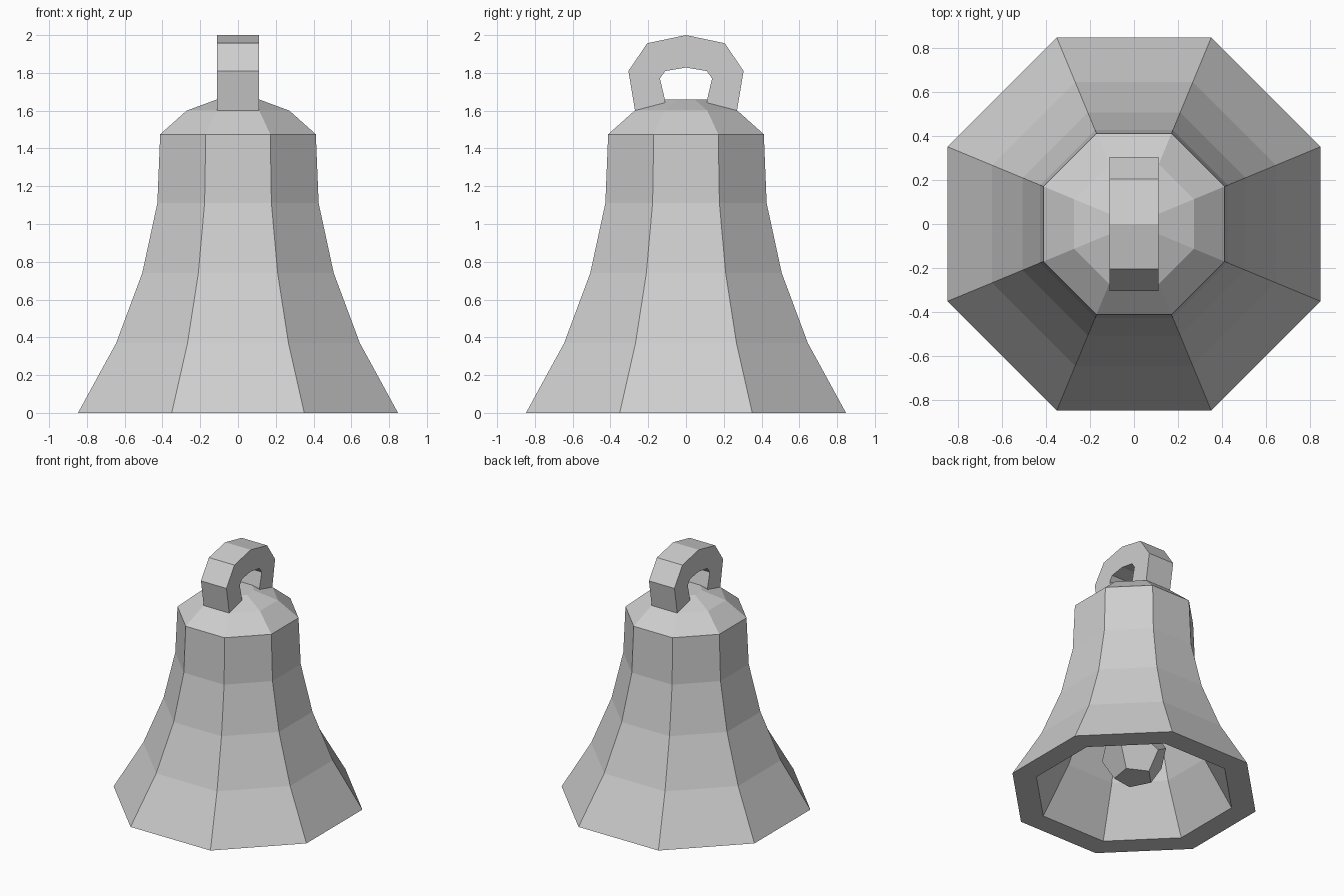
import bpy
import bmesh
import math
from mathutils import Matrix, Vector

if "Cube" in bpy.data.objects:
    bpy.data.objects.remove(bpy.data.objects["Cube"], do_unlink=True)

GREY = (0.62, 0.62, 0.62, 1.0)
metal = bpy.data.materials.new("grey metal")
metal.use_nodes = True
metal.diffuse_color = GREY
metal.node_tree.nodes["Principled BSDF"].inputs["Base Color"].default_value = GREY


def finish(name, bm):
    """Turn a bmesh into a flat shaded object."""
    bmesh.ops.recalc_face_normals(bm, faces=bm.faces)
    mesh = bpy.data.meshes.new(name)
    bm.to_mesh(mesh)
    bm.free()
    mesh.materials.append(metal)
    obj = bpy.data.objects.new(name, mesh)
    bpy.context.collection.objects.link(obj)
    return obj


def lathe(name, profile, sides=8):
    """Rings of flat-to-flat radius and height, capped at both ends."""
    bm = bmesh.new()
    rings = []
    for apothem, z in profile:
        r = apothem / math.cos(math.pi / sides)
        angles = [(i + 0.5) * math.tau / sides for i in range(sides)]
        rings.append([bm.verts.new((r * math.cos(a), r * math.sin(a), z)) for a in angles])
    for low, high in zip(rings, rings[1:]):
        for i in range(sides):
            j = (i + 1) % sides
            bm.faces.new((low[i], low[j], high[j], high[i]))
    bm.faces.new(rings[0])
    bm.faces.new(rings[-1])
    return finish(name, bm)


# Hollow bell: inner wall downwards, rim, outer wall upwards, domed crown
inner = [(0.20, 1.46), (0.29, 1.40), (0.30, 1.11), (0.37, 0.74), (0.49, 0.37), (0.68, 0)]
outer = [(0.847, 0), (0.645, 0.37), (0.507, 0.74), (0.427, 1.11), (0.412, 1.475)]
crown = [(0.272, 1.60), (0.11, 1.66)]
lathe("bell_body", inner + outer + crown)

# Arched hanging loop: outer and inner halves mirrored, extruded across x
WIDTH = 0.224
outer_arch = [(0.27, 1.60), (0.305, 1.81), (0.205, 1.957), (0, 2.0)]
inner_arch = [(0.11, 1.60), (0.112, 1.66), (0.138, 1.77), (0.11, 1.81), (0, 1.828)]


def mirrored(half):
    return half + [(-y, z) for y, z in reversed(half[:-1])]


bm = bmesh.new()
outline = mirrored(outer_arch) + mirrored(inner_arch)[::-1]
side = bm.faces.new([bm.verts.new((-WIDTH / 2, y, z)) for y, z in outline])
extruded = bmesh.ops.extrude_face_region(bm, geom=[side])["geom"]
moved = [v for v in extruded if isinstance(v, bmesh.types.BMVert)]
bmesh.ops.translate(bm, verts=moved, vec=(WIDTH, 0, 0))
finish("hanging_loop", bm)

# Clapper rod, hidden inside the bell
lathe("clapper_rod", [(0.04, 0.40), (0.04, 1.47)])

# Clapper ball: twelve pentagons, from the face centres of an icosahedron
source = bmesh.new()
bmesh.ops.create_icosphere(source, subdivisions=1, radius=1)
source.faces.ensure_lookup_table()
corners = [f.calc_center_median().normalized() * 0.235 for f in source.faces]
source.free()
bm = bmesh.new()
hull = bmesh.ops.convex_hull(bm, input=[bm.verts.new(c) for c in corners])
bmesh.ops.dissolve_limit(bm, angle_limit=0.05, verts=bm.verts[:], edges=bm.edges[:])
place = Matrix.Translation(Vector((0, 0, 0.31))) @ Matrix.Rotation(math.radians(-45), 4, "Z")
bmesh.ops.transform(bm, matrix=place, verts=bm.verts)
finish("clapper_ball", bm)
